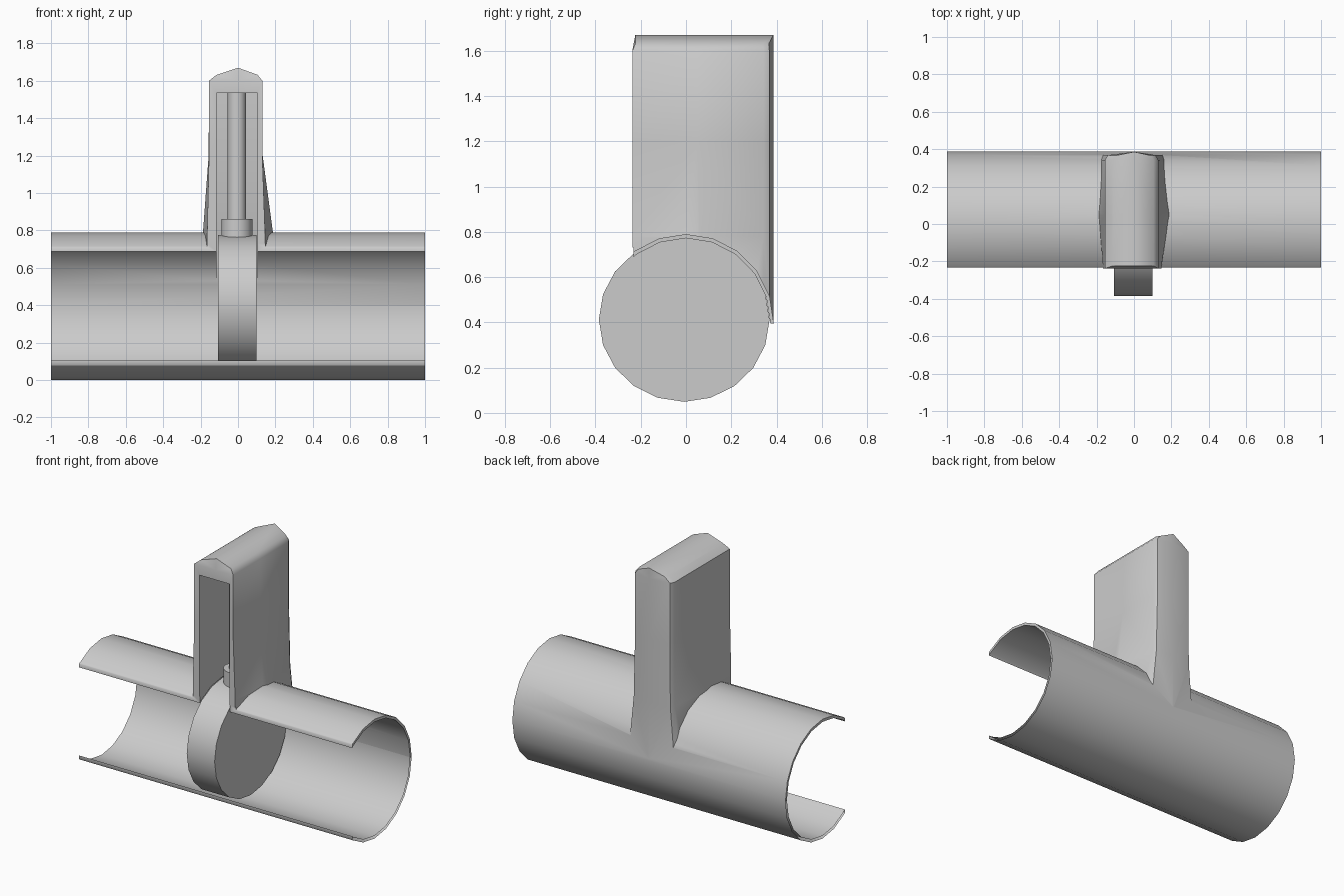
import bpy, bmesh, math
from mathutils import Vector, Matrix

if "Cube" in bpy.data.objects:
    bpy.data.objects.remove(bpy.data.objects["Cube"])

PIPE_Z = 0.395


def make_object(name, bm):
    bmesh.ops.recalc_face_normals(bm, faces=bm.faces[:])
    me = bpy.data.meshes.new(name)
    bm.to_mesh(me)
    bm.free()
    ob = bpy.data.objects.new(name, me)
    bpy.context.collection.objects.link(ob)
    return ob


def cylinder(name, axis, center, radii, half_len, sides):
    """Prism along 'X' or 'Z'; radii are the two cross-section radii."""
    bm = bmesh.new()
    rings = []
    for s in (-half_len, half_len):
        ring = []
        for i in range(sides):
            a = 2 * math.pi * i / sides
            u, v = radii[0] * math.sin(a), radii[1] * math.cos(a)
            p = (s, u, v) if axis == 'X' else (u, v, s)
            ring.append(bm.verts.new(Vector(center) + Vector(p)))
        rings.append(ring)
    for i in range(sides):
        j = (i + 1) % sides
        bm.faces.new((rings[0][i], rings[0][j], rings[1][j], rings[1][i]))
    for ring in rings:
        bm.faces.new(ring)
    return make_object(name, bm)


def box(name, lo, hi):
    bm = bmesh.new()
    lo, hi = Vector(lo), Vector(hi)
    bmesh.ops.create_cube(bm, size=1, matrix=Matrix.Translation((lo + hi) / 2)
                          @ Matrix.Diagonal((*(hi - lo), 1)))
    return make_object(name, bm)


def boolean(target, cutter, operation):
    mod = target.modifiers.new(operation, 'BOOLEAN')
    mod.operation, mod.object, mod.solver = operation, cutter, 'EXACT'
    bpy.context.view_layer.objects.active = target
    bpy.ops.object.modifier_apply(modifier=mod.name)
    bpy.data.objects.remove(cutter, do_unlink=True)


# Bonnet: lofted plan outlines, flaring into the pipe, with a ridged roof
# z, centre z, front y, rear y, back ridge y, (front, mid, rear) x left and right
levels = [
    (0.39, 0.39, -0.237, 0.362, 0.386, (0.165, 0.20, 0.19), (0.15, 0.20, 0.18)),
    (0.78, 0.78, -0.237, 0.362, 0.386, (0.165, 0.188, 0.158), (0.145, 0.188, 0.14)),
    (1.20, 1.20, -0.237, 0.362, 0.386, (0.155, 0.157, 0.155), (0.13, 0.132, 0.13)),
    (1.60, 1.60, -0.237, 0.362, 0.386, (0.155, 0.155, 0.155), (0.13, 0.13, 0.13)),
    (1.632, 1.67, -0.224, 0.36, 0.386, (0.115, 0.115, 0.115), (0.105, 0.105, 0.105)),
]
bm = bmesh.new()
rings = []
for z, zc, yf, yr, yb, left, right in levels:
    pts = [(0, yf, zc), (-left[0], yf, z), (-left[1], 0.05, z),
           (-left[2], yr - 0.02, z), (-left[2] + 0.015, yr + 0.006, z),
           (0, yb, zc),
           (right[2] - 0.015, yr + 0.006, z), (right[2], yr - 0.02, z),
           (right[1], 0.05, z), (right[0], yf, z)]
    rings.append([bm.verts.new(p) for p in pts])
n = len(rings[0])
for a, b in zip(rings, rings[1:]):
    for i in range(n):
        j = (i + 1) % n
        bm.faces.new((a[i], a[j], b[j], b[i]))
bm.faces.new(rings[0])
top = rings[-1]
bm.faces.new(top[:6])
bm.faces.new(top[5:] + top[:1])
bmesh.ops.triangulate(bm, faces=[f for f in bm.faces if len(f.verts) == 4])
bonnet = make_object("bonnet", bm)

# Pipe body joined to the bonnet, then hollowed and cut open at the front
body = cylinder("valve_body", 'X', (0, 0, PIPE_Z), (0.388, 0.395), 1.0, 20)
boolean(body, bonnet, 'UNION')
boolean(body, cylinder("bore", 'X', (0, 0, PIPE_Z), (0.373, 0.377), 1.2, 20), 'DIFFERENCE')
boolean(body, box("cavity", (-0.115, -0.5, 0.3), (0.105, 0.345, 1.535)), 'DIFFERENCE')
boolean(body, box("front_cut", (-1.5, -1, -0.5), (1.5, -0.2325, 0.73)), 'DIFFERENCE')

# Pipe ends: rim faces only on the upper half
bm = bmesh.new()
bm.from_mesh(body.data)


def end_faces():
    return [f for f in bm.faces if abs(f.normal.x) > 0.99
            and abs(abs(f.calc_center_median().x) - 1) < 1e-3]


ends = end_faces()
geom = ends + list({e for f in ends for e in f.edges}) + list({v for f in ends for v in f.verts})
bmesh.ops.bisect_plane(bm, geom=geom, plane_co=(0, 0, PIPE_Z), plane_no=(0, 0, 1))
bm.normal_update()
low = [f for f in end_faces() if f.calc_center_median().z < PIPE_Z]
bmesh.ops.delete(bm, geom=low, context='FACES_ONLY')
bm.to_mesh(body.data)
bm.free()

# Gate disc, stem collar and stem
parts = [
    body,
    cylinder("gate_disc", 'X', (-0.004, -0.008, 0.412), (0.377, 0.363), 0.102, 20),
    cylinder("stem_collar", 'Z', (-0.006, 0, 0.81), (0.083, 0.083), 0.05, 16),
    cylinder("stem", 'Z', (-0.006, 0, 1.195), (0.05, 0.05), 0.345, 12),
]

# Smooth shading with sharp edges kept
bpy.ops.object.select_all(action='DESELECT')
for ob in parts:
    ob.select_set(True)
bpy.context.view_layer.objects.active = body
bpy.ops.object.shade_smooth_by_angle(angle=math.radians(48))
